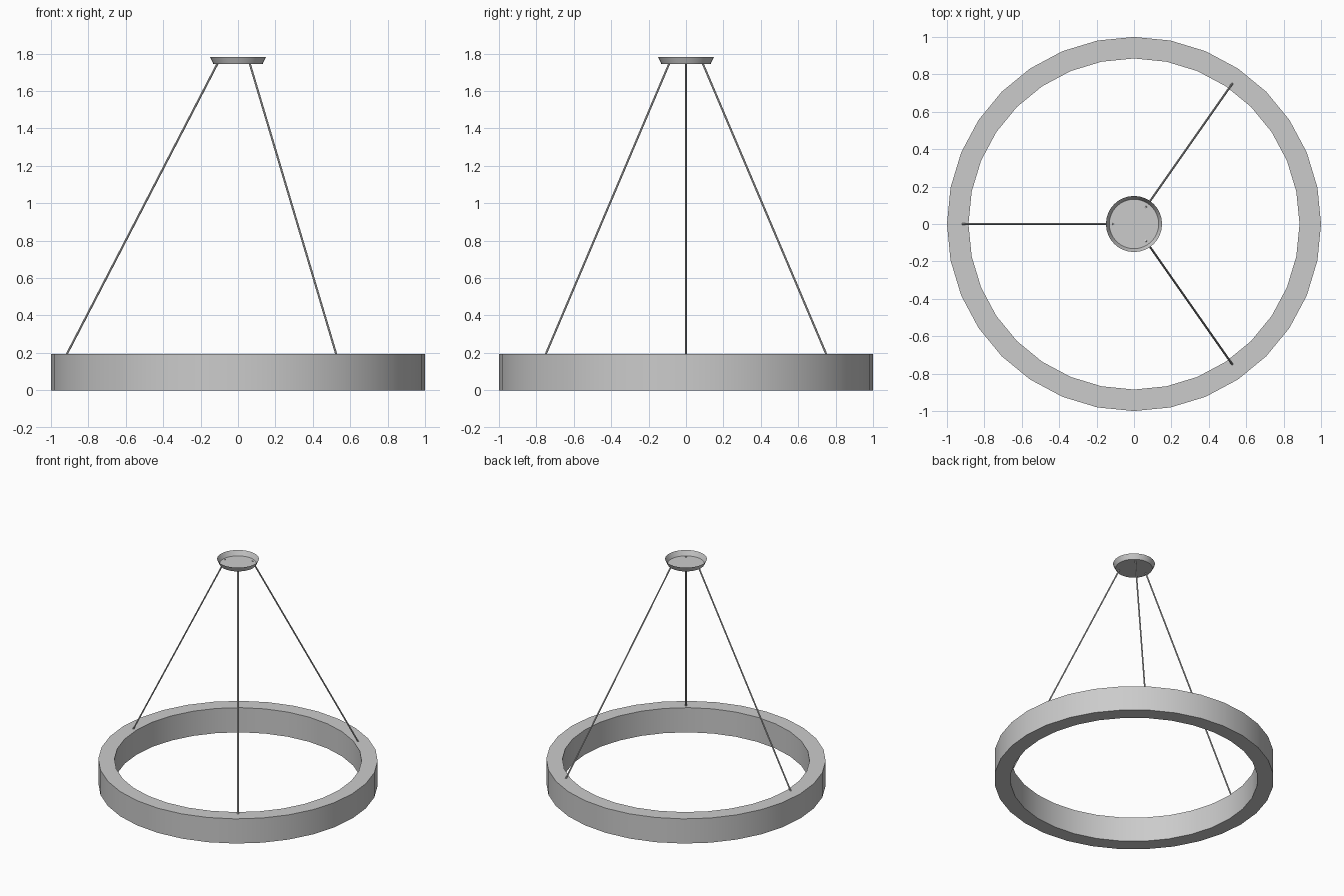
import bpy, bmesh
from math import sin, cos, pi, radians
from mathutils import Vector

if "Cube" in bpy.data.objects:
    bpy.data.objects.remove(bpy.data.objects["Cube"])

SEG = 32


def lathe(name, profile, closed, cap_first=False):
    """Revolve a (radius, z) profile around the z axis."""
    bm = bmesh.new()
    loops = [[bm.verts.new((r * cos(2 * pi * i / SEG), r * sin(2 * pi * i / SEG), z))
              for i in range(SEG)] for r, z in profile]
    pairs = list(zip(loops, loops[1:]))
    if closed:
        pairs.append((loops[-1], loops[0]))
    for a, b in pairs:
        for i in range(SEG):
            j = (i + 1) % SEG
            bm.faces.new((a[i], a[j], b[j], b[i]))
    if cap_first:
        bm.faces.new(loops[0][::-1])
    mesh = bpy.data.meshes.new(name)
    bm.to_mesh(mesh)
    bm.free()
    obj = bpy.data.objects.new(name, mesh)
    bpy.context.collection.objects.link(obj)
    smooth(obj)
    return obj


def smooth(obj):
    bpy.ops.object.select_all(action='DESELECT')
    obj.select_set(True)
    bpy.context.view_layer.objects.active = obj
    bpy.ops.object.shade_smooth_by_angle(angle=radians(35))


def cable(name, angle):
    """Thin straight rod from the canopy down to the ring."""
    d = Vector((cos(angle), sin(angle), 0))
    top = d * 0.108 + Vector((0, 0, 1.75))
    low = d * 0.917 + Vector((0, 0, 0.19))
    axis = top - low
    bpy.ops.mesh.primitive_cylinder_add(vertices=8, radius=0.0055, depth=axis.length,
                                        location=(top + low) / 2)
    obj = bpy.context.object
    obj.name = name
    obj.rotation_euler = axis.to_track_quat('Z', 'Y').to_euler()
    smooth(obj)


# Light ring: rectangular section
lathe("light_ring", [(0.885, 0), (1, 0), (1, 0.195), (0.885, 0.195)], closed=True)

# Ceiling canopy: shallow dish, open at the top
lathe("ceiling_canopy", [(0.132, 1.745), (0.15, 1.783)], closed=False, cap_first=True)

# Suspension cables
for name, deg in (("left_cable", 180), ("back_cable", 55), ("front_cable", -55)):
    cable(name, radians(deg))
